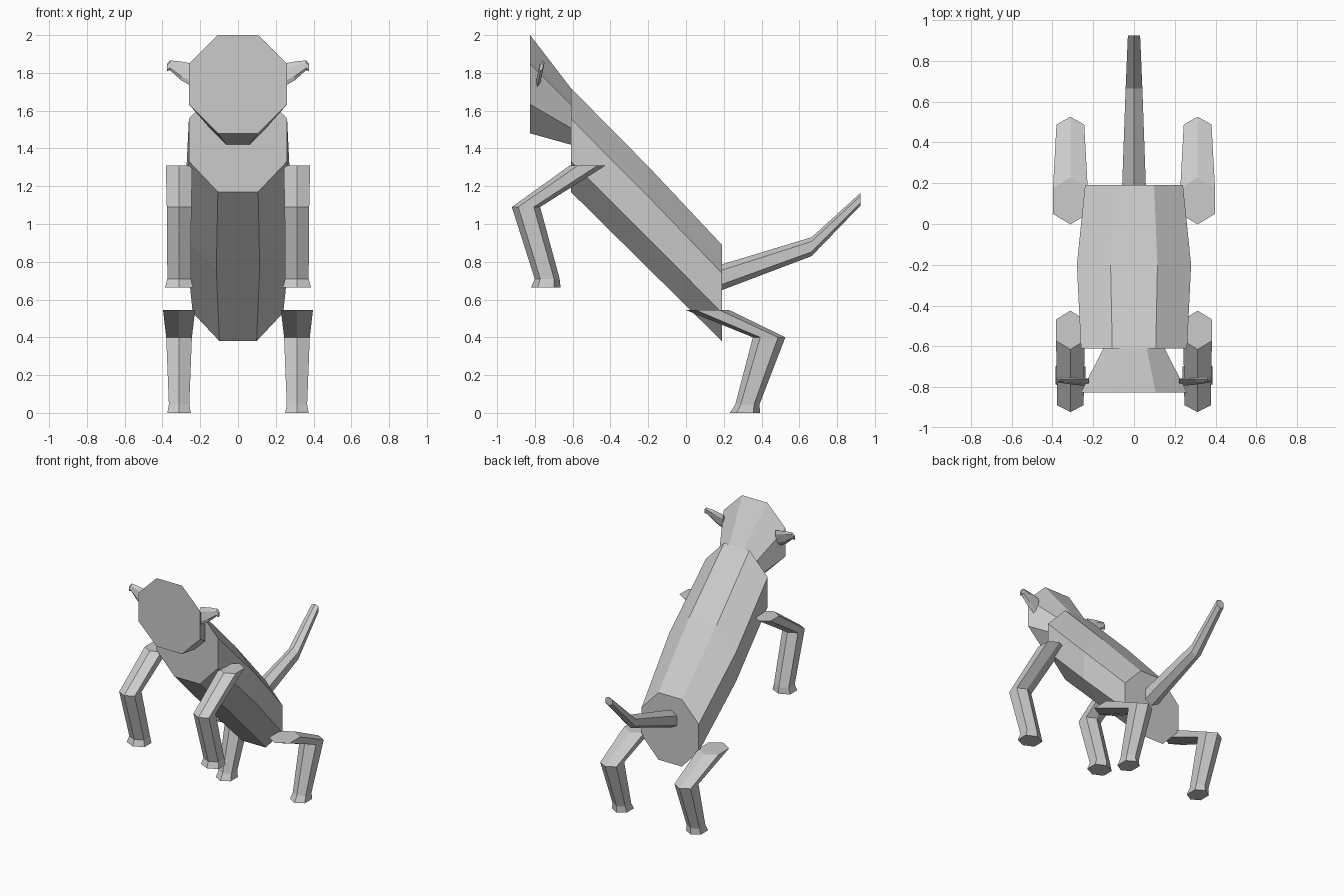
import bpy
import bmesh
from mathutils import Vector

cube = bpy.data.objects.get("Cube")
if cube:
    bpy.data.objects.remove(cube, do_unlink=True)

# Single plain grey
grey = bpy.data.materials.new("plain grey")
grey.use_nodes = True
colour = (0.6, 0.6, 0.6, 1)
grey.diffuse_color = colour
grey.node_tree.nodes["Principled BSDF"].inputs["Base Color"].default_value = colour


def loft(name, rings):
    """Skin matching rings of points and cap both ends."""
    bm = bmesh.new()
    loops = [[bm.verts.new(p) for p in ring] for ring in rings]
    count = len(loops[0])
    for a, b in zip(loops, loops[1:]):
        for i in range(count):
            j = (i + 1) % count
            bm.faces.new((a[i], a[j], b[j], b[i]))
    bm.faces.new(loops[0])
    bm.faces.new(loops[-1])
    bmesh.ops.recalc_face_normals(bm, faces=bm.faces)
    mesh = bpy.data.meshes.new(name)
    bm.to_mesh(mesh)
    bm.free()
    mesh.materials.append(grey)
    obj = bpy.data.objects.new(name, mesh)
    bpy.context.collection.objects.link(obj)
    return obj


def octagon(y, z, rx, rz):
    """Upright flat-topped octagon facing along y."""
    k = 0.41
    corners = [(k, 1), (1, k), (1, -k), (k, -1), (-k, -1), (-1, -k), (-1, k), (-k, 1)]
    return [Vector((u * rx, y, z + v * rz)) for u, v in corners]


def hexagon(wide, tall):
    """Hexagon with its points on the second axis."""
    return [(0, tall), (wide, tall * 0.55), (wide, -tall * 0.55),
            (0, -tall), (-wide, -tall * 0.55), (-wide, tall * 0.55)]


def leg(name, side, rings):
    """Leg of level hexagons: y, z, half width, half depth."""
    loft(name, [[Vector((side * 0.312 + u, y + v, z)) for u, v in hexagon(rx, ry)]
                for y, z, rx, ry in rings])


# Body and head
loft("body", [octagon(-0.61, 1.445, 0.26, 0.275),
              octagon(-0.2, 1.035, 0.28, 0.27),
              octagon(0.19, 0.635, 0.24, 0.255)])
loft("head", [octagon(-0.825, 1.74, 0.26, 0.26),
              octagon(-0.61, 1.57, 0.15, 0.15)])

# Tail
tail_path = [(0.19, 0.718, 0.058, 0.068), (0.665, 0.88, 0.041, 0.05),
             (0.925, 1.132, 0.03, 0.033)]
loft("tail", [[Vector((u, y, z + v)) for u, v in hexagon(rx, rz)]
              for y, z, rx, rz in tail_path])

# Paired legs and ears
front_rings = [(-0.52, 1.31, 0.07, 0.095), (-0.847, 1.09, 0.065, 0.075),
               (-0.735, 0.71, 0.062, 0.066), (-0.742, 0.665, 0.074, 0.078)]
hind_rings = [(0.113, 0.545, 0.085, 0.115), (0.44, 0.4, 0.068, 0.086),
              (0.325, 0.045, 0.054, 0.064), (0.312, 0, 0.062, 0.08)]
ear_rings = [(0.22, 1.78, 0.012, 0.065), (0.3, 1.81, 0.012, 0.05),
             (0.36, 1.84, 0.012, 0.026), (0.375, 1.83, 0.009, 0.02)]
for side, word in ((1, "left"), (-1, "right")):
    leg(word + "_front_leg", side, front_rings)
    leg(word + "_hind_leg", side, hind_rings)
    loft(word + "_ear", [[Vector((side * x, -0.772 + u + (z + v - 1.8) * 0.2, z + v))
                          for u, v in hexagon(ry, rz)] for x, z, ry, rz in ear_rings])
